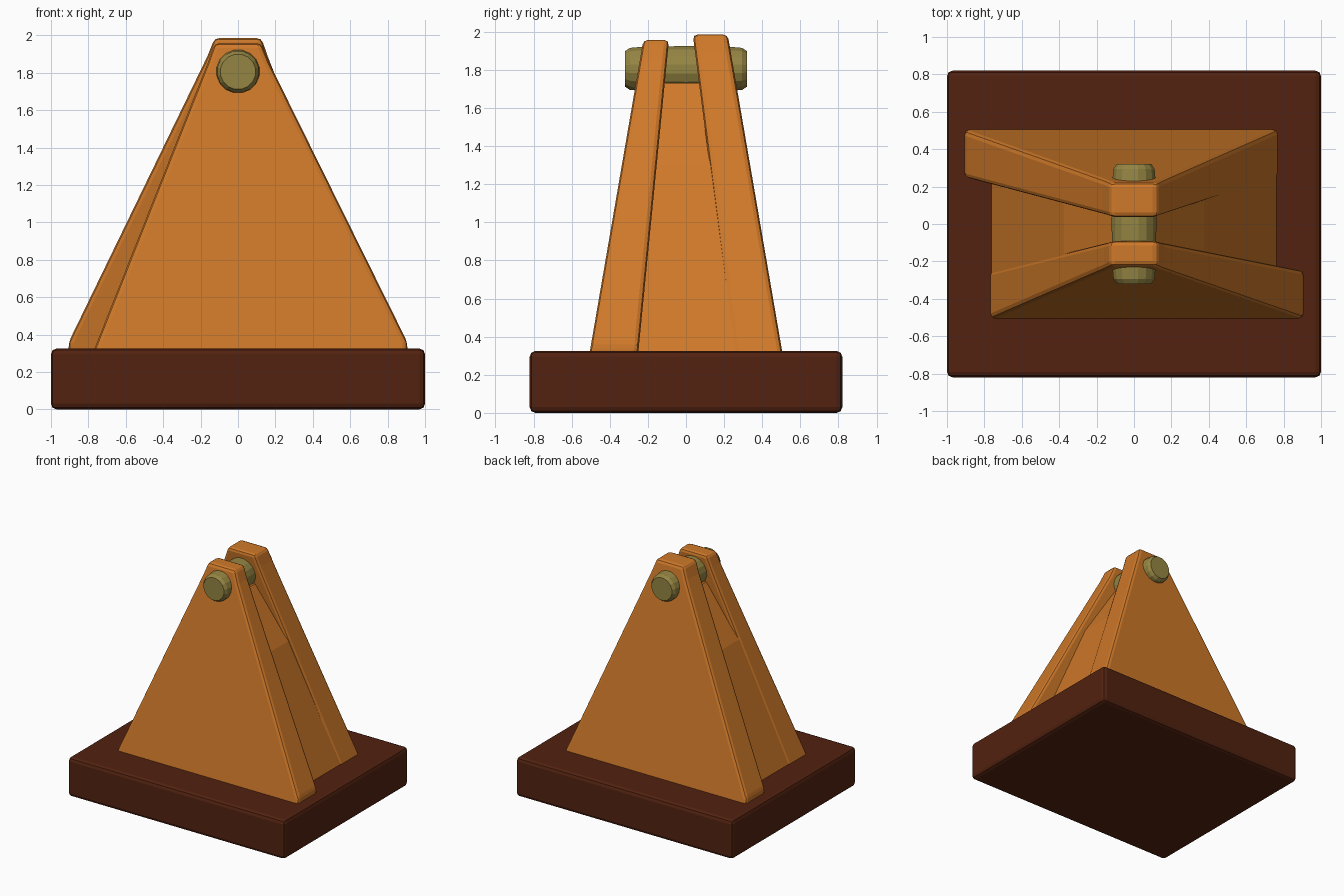
import bpy, bmesh, math

if "Cube" in bpy.data.objects:
    bpy.data.objects.remove(bpy.data.objects["Cube"])


def material(name, rgb):
    m = bpy.data.materials.new(name)
    m.diffuse_color = (*rgb, 1)
    m.use_nodes = True
    m.node_tree.nodes["Principled BSDF"].inputs["Base Color"].default_value = m.diffuse_color
    return m


ORANGE = material("orange paint", (0.62, 0.19, 0.022))
BROWN = material("dark brown", (0.085, 0.016, 0.005))
BRASS = material("dull brass", (0.30, 0.235, 0.055))


def finish(name, bm, mat, bevel):
    bmesh.ops.recalc_face_normals(bm, faces=bm.faces)
    me = bpy.data.meshes.new(name)
    bm.to_mesh(me)
    bm.free()
    me.materials.append(mat)
    ob = bpy.data.objects.new(name, me)
    bpy.context.collection.objects.link(ob)
    if bevel:
        mod = ob.modifiers.new("worn edges", 'BEVEL')
        mod.width = bevel
        mod.segments = 2
        mod.limit_method = 'ANGLE'
        mod.angle_limit = math.radians(25)
    return ob


def slab(name, profile, y_near, y_far, mat, bevel, flip=1):
    """Closed x-z profile between two y positions that depend on height.
    flip = -1 turns the part half a turn around z."""
    bm = bmesh.new()
    rings = [[bm.verts.new((flip * x, flip * f(z), z)) for x, z in profile]
             for f in (y_near, y_far)]
    bm.faces.new(rings[0])
    bm.faces.new(rings[1])
    n = len(profile)
    for i in range(n):
        j = (i + 1) % n
        bm.faces.new((rings[0][i], rings[0][j], rings[1][j], rings[1][i]))
    return finish(name, bm, mat, bevel)


def ramp(a, b, z0=0.32, z1=1.95):
    return lambda z: a + (b - a) * (z - z0) / (z1 - z0)


# Base block
slab("base", [(-1, 0), (1, 0), (1, 0.325), (-1, 0.325)],
     lambda z: -0.82, lambda z: 0.82, BROWN, 0.03)

# Two tapering side plates, each with one wider foot
for name, flip, top, inner in (("front_plate", 1, 1.957, -0.09),
                               ("back_plate", -1, 1.985, -0.04)):
    prof = [(-0.785, 0.28), (0.905, 0.28), (0.905, 0.36), (0.165, top - 0.1),
            (0.125, top), (-0.125, top), (-0.16, top - 0.1)]
    slab(name, prof, ramp(-0.505, -0.225), ramp(-0.25, inner),
         ORANGE, 0.025, flip)

# Core between the plates, flush below and stepping inward near the pin
core = [(-0.78, 0.28), (0.78, 0.28), (0.375, 1.3), (0.11, 1.73),
        (-0.11, 1.73), (-0.375, 1.3)]
slab("core", core, ramp(-0.47, -0.13), ramp(0.47, 0.13), ORANGE, 0)

# Pin through both plates
bm = bmesh.new()
sides = 16
sections = [(-0.32, 0.095), (-0.295, 0.112), (-0.23, 0.118), (0, 0.122),
            (0.23, 0.118), (0.295, 0.112), (0.32, 0.095)]
rings = []
for y, r in sections:
    rings.append([bm.verts.new((r * math.cos(2 * math.pi * (i + 0.5) / sides), y,
                                1.805 + r * math.sin(2 * math.pi * (i + 0.5) / sides)))
                  for i in range(sides)])
for a, b in zip(rings, rings[1:]):
    for i in range(sides):
        j = (i + 1) % sides
        bm.faces.new((a[i], a[j], b[j], b[i]))
bm.faces.new(rings[0])
bm.faces.new(rings[-1])
finish("pin", bm, BRASS, 0)
